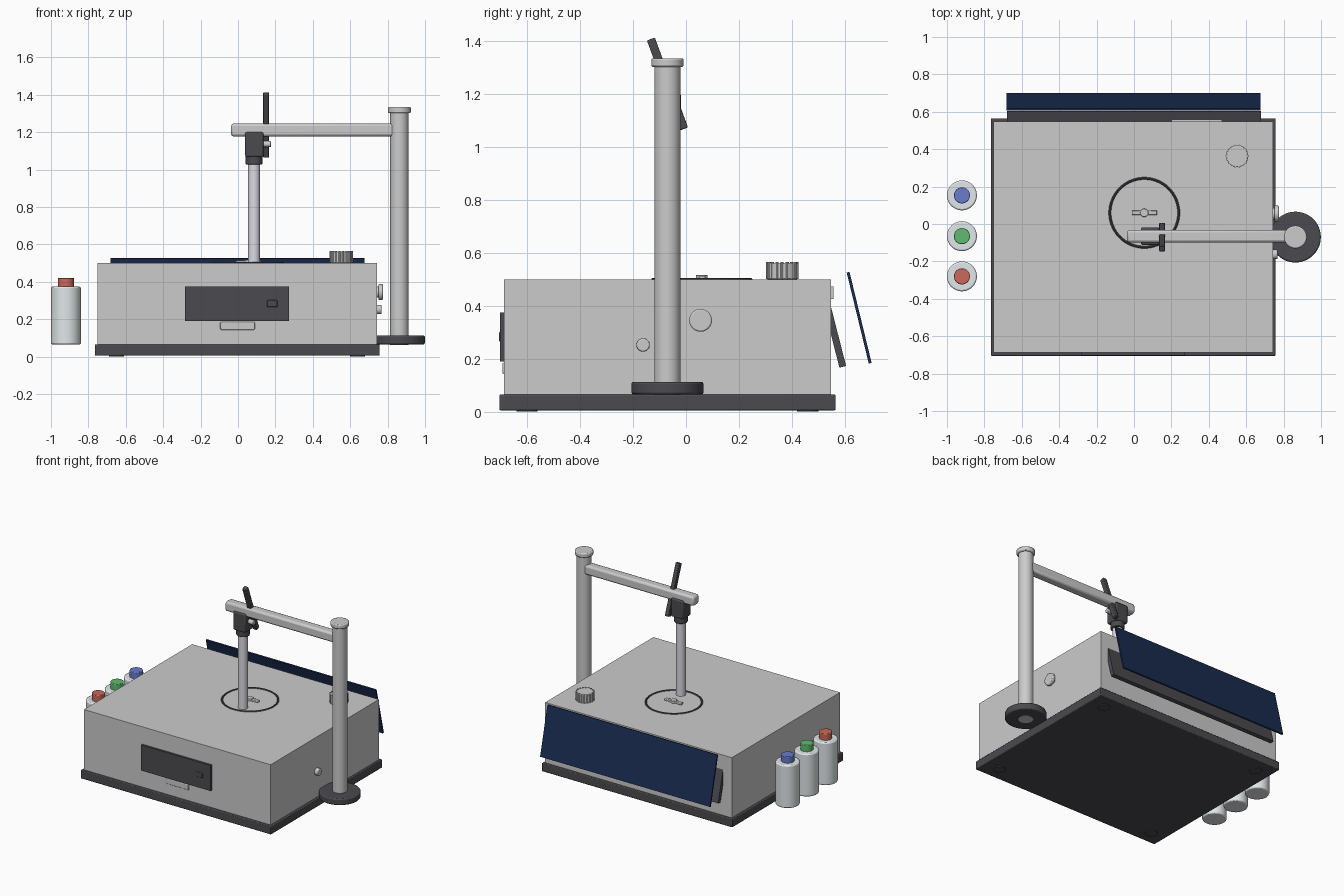
import bpy, math
from mathutils import Vector

if "Cube" in bpy.data.objects:
    bpy.data.objects.remove(bpy.data.objects["Cube"])


def mat(name, c):
    m = bpy.data.materials.new(name)
    m.diffuse_color = (*c, 1)
    m.use_nodes = True
    m.node_tree.nodes["Principled BSDF"].inputs["Base Color"].default_value = m.diffuse_color
    return m


DARK = mat("dark_plastic", (0.07, 0.07, 0.08))
BLUE_PANEL = mat("solar_blue", (0.01, 0.025, 0.08))
BOTTLE = mat("bottle_white", (0.75, 0.8, 0.82))
TUBE = mat("tube_silver", (0.7, 0.7, 0.76))
RED = mat("red_cap", (0.6, 0.14, 0.1))
GREEN = mat("green_cap", (0.12, 0.5, 0.16))
BLUE = mat("blue_cap", (0.14, 0.2, 0.6))


def finish(o, name, m=None, bevel=0, seg=2):
    o.name = name
    if m:
        o.data.materials.append(m)
    if bevel:
        b = o.modifiers.new("bevel", 'BEVEL')
        b.width, b.segments, b.limit_method = bevel, seg, 'ANGLE'
    bpy.ops.object.shade_smooth_by_angle(angle=math.radians(35))
    return o


def box(name, lo, hi, m=None, bevel=0, tilt=0):
    lo, hi = Vector(lo), Vector(hi)
    bpy.ops.mesh.primitive_cube_add(size=1, location=(lo + hi) / 2)
    o = bpy.context.object
    o.scale = hi - lo
    bpy.ops.object.transform_apply(location=False, rotation=False, scale=True)
    o.rotation_euler.x = tilt
    return finish(o, name, m, bevel)


def cyl(name, p, q, r, m=None, bevel=0, n=48):
    p, q = Vector(p), Vector(q)
    bpy.ops.mesh.primitive_cylinder_add(vertices=n, radius=r, depth=(q - p).length, location=(p + q) / 2)
    o = bpy.context.object
    o.rotation_euler = (q - p).to_track_quat('Z', 'Y').to_euler()
    return finish(o, name, m, bevel)


# Housing, base plate and feet
box("base_plate", (-0.765, -0.705, 0.005), (0.757, 0.565, 0.065), DARK, 0.005)
box("housing", (-0.75, -0.687, 0.065), (0.742, 0.548, 0.5))
for i, (x, y) in enumerate([(-0.65, -0.6), (-0.65, 0.46), (0.64, -0.6), (0.64, 0.46)]):
    cyl(f"foot_{i}", (x, y, 0), (x, y, 0.02), 0.04, DARK)

# Front drawer, latch and lip
box("drawer_front", (-0.283, -0.702, 0.19), (0.273, -0.68, 0.375), DARK)
box("drawer_latch", (0.155, -0.706, 0.265), (0.21, -0.695, 0.302), DARK, 0.004)
box("front_lip", (-0.095, -0.694, 0.143), (0.09, -0.68, 0.185), None, 0.005)

# Rear plate, rear bracket and tilted panel
box("rear_plate", (0.2, 0.54, 0.425), (0.47, 0.558, 0.473))
box("panel_bracket", (-0.68, 0.542, 0.165), (0.68, 0.568, 0.465), DARK, 0, 0.25)
box("tilted_panel", (-0.682, 0.6485, 0.178), (0.675, 0.6595, 0.532), BLUE_PANEL, 0, 0.238)

# Side knobs
cyl("side_knob_stem", (0.735, 0.055, 0.345), (0.76, 0.055, 0.345), 0.03)
cyl("side_knob", (0.75, 0.055, 0.345), (0.775, 0.055, 0.345), 0.043, None, 0.006)
cyl("side_button", (0.735, -0.162, 0.252), (0.768, -0.162, 0.252), 0.025, None, 0.005)

# Top ring and pointer bar
bpy.ops.mesh.primitive_torus_add(major_radius=0.184, minor_radius=0.007, major_segments=64,
                                 minor_segments=10, location=(0.055, 0.06, 0.499))
finish(bpy.context.object, "top_ring", DARK)
box("pointer_bar", (-0.012, 0.048, 0.498), (0.123, 0.073, 0.513), None, 0.004)
cyl("pointer_hub", (0.055, 0.06, 0.498), (0.055, 0.06, 0.517), 0.022, None, 0.003)

# Knurled top knob
cyl("top_knob", (0.552, 0.363, 0.5), (0.552, 0.363, 0.562), 0.059, None, 0.004)
for i in range(18):
    a = 2 * math.pi * i / 18
    x, y = 0.552 + 0.056 * math.cos(a), 0.363 + 0.056 * math.sin(a)
    cyl(f"knob_ridge_{i}", (x, y, 0.502), (x, y, 0.565), 0.006, None, 0, 10)

# Column stand
cx, cy = 0.863, -0.07
cyl("stand_foot", (cx, cy, 0.065), (cx, cy, 0.113), 0.136, DARK, 0.008)
cyl("stand_column", (cx, cy, 0.063), (cx, cy, 1.305), 0.049)
cyl("column_cap", (cx, cy, 1.302), (cx, cy, 1.335), 0.061, None, 0.007)
box("stand_arm", (-0.037, -0.099, 1.177), (0.84, -0.031, 1.246), None, 0.014)

# Hanging tube with clamp and lever
tx, ty = 0.086, -0.065
cyl("probe_tube", (tx, ty, 0.49), (tx, ty, 1.05), 0.032, TUBE)
cyl("clamp_collar", (tx, ty, 1.028), (tx, ty, 1.075), 0.045, DARK, 0.004)
box("clamp_block", (0.038, -0.112, 1.068), (0.135, -0.018, 1.2), DARK, 0.008)
box("lever", (0.135, -0.086, 1.057), (0.166, -0.054, 1.419), DARK, 0.004, 0.354)
cyl("lever_pin", (0.125, ty, 1.136), (0.176, ty, 1.136), 0.016, None, 0.003)

# Bottles with coloured caps
for name, y, m in (("red", -0.28, RED), ("green", -0.065, GREEN), ("blue", 0.153, BLUE)):
    cyl(f"{name}_bottle", (-0.92, y, 0.065), (-0.92, y, 0.374), 0.08, BOTTLE, 0.008)
    cyl(f"{name}_bottle_cap", (-0.92, y, 0.37), (-0.92, y, 0.421), 0.043, m, 0.004)
